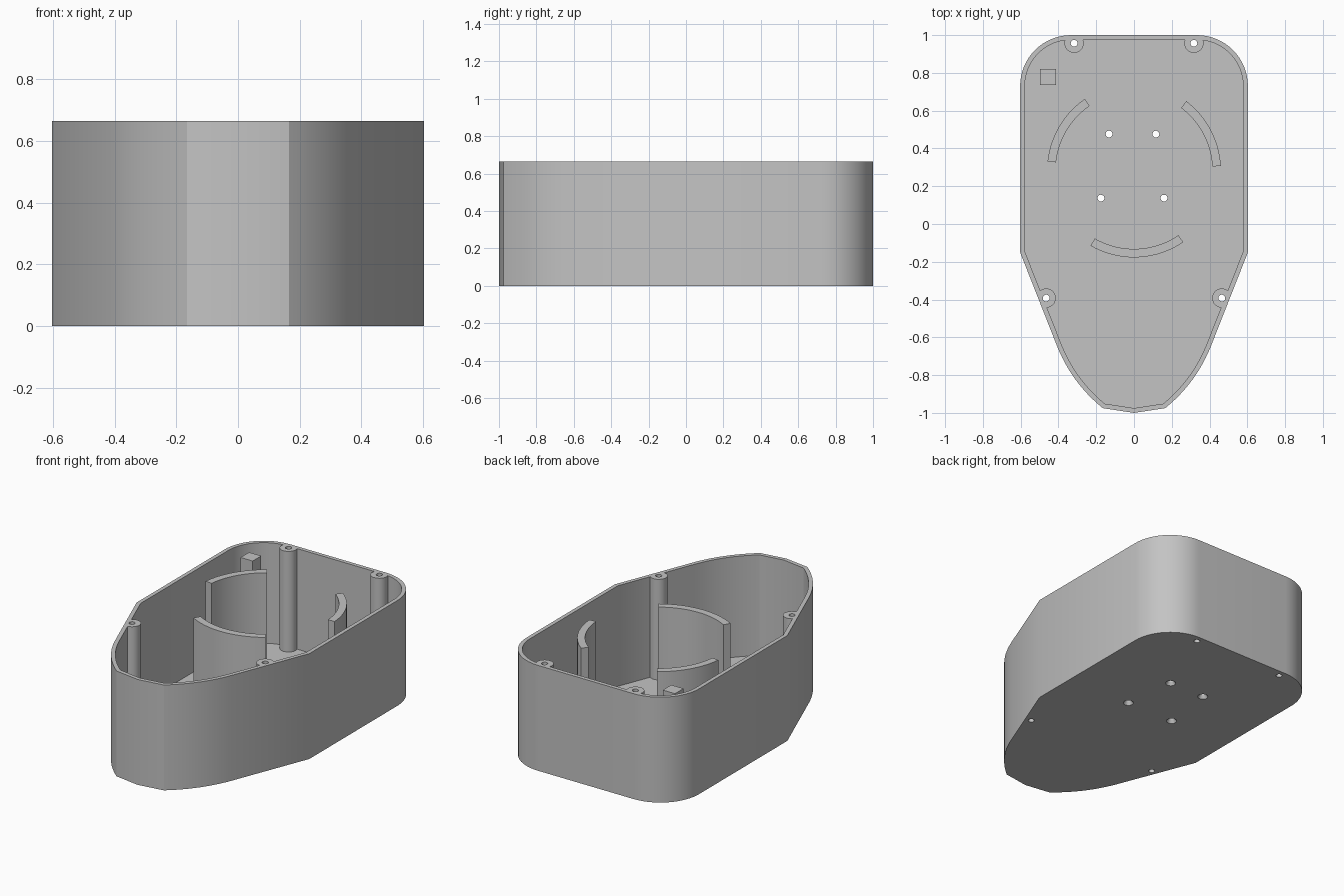
import bpy, bmesh, math
from mathutils import Vector

HEIGHT, WALL, FLOOR = 0.665, 0.025, 0.03

cube = bpy.data.objects.get("Cube")
if cube:
    bpy.data.objects.remove(cube, do_unlink=True)

grey = bpy.data.materials.new("plain grey")
grey.use_nodes = True
grey.diffuse_color = (0.55, 0.55, 0.55, 1)
grey.node_tree.nodes["Principled BSDF"].inputs["Base Color"].default_value = (0.55, 0.55, 0.55, 1)


def make_object(name, bm):
    bmesh.ops.recalc_face_normals(bm, faces=bm.faces)
    mesh = bpy.data.meshes.new(name)
    bm.to_mesh(mesh)
    bm.free()
    mesh.materials.append(grey)
    obj = bpy.data.objects.new(name, mesh)
    bpy.context.collection.objects.link(obj)
    return obj


def prism(name, points, z0, z1):
    """Extrude a flat outline upwards."""
    bm = bmesh.new()
    base = bm.faces.new([bm.verts.new((p[0], p[1], z0)) for p in points])
    top = bmesh.ops.extrude_face_region(bm, geom=[base])["geom"]
    verts = [v for v in top if isinstance(v, bmesh.types.BMVert)]
    bmesh.ops.translate(bm, vec=(0, 0, z1 - z0), verts=verts)
    return make_object(name, bm)


def cylinders(name, centres, r0, r1, z0, z1, sides=32):
    """Several upright cylinders or cones in one mesh."""
    bm = bmesh.new()
    for x, y in centres:
        made = bmesh.ops.create_cone(bm, cap_ends=True, segments=sides,
                                     radius1=r0, radius2=r1, depth=z1 - z0)
        bmesh.ops.translate(bm, vec=(x, y, (z0 + z1) / 2), verts=made["verts"])
    return make_object(name, bm)


def cut(target, cutter):
    """Subtract the cutter for good and remove it."""
    mod = target.modifiers.new("cut", "BOOLEAN")
    mod.operation, mod.solver, mod.object = "DIFFERENCE", "EXACT", cutter
    bpy.context.view_layer.update()
    graph = bpy.context.evaluated_depsgraph_get()
    mesh = bpy.data.meshes.new_from_object(target.evaluated_get(graph))
    target.modifiers.clear()
    target.data = mesh
    bpy.data.objects.remove(cutter, do_unlink=True)


def arc(cx, cy, r, a0, a1, n):
    angles = [math.radians(a0 + (a1 - a0) * i / n) for i in range(n + 1)]
    return [(cx + r * math.cos(a), cy + r * math.sin(a)) for a in angles]


def inset(points, d):
    """Move a counter-clockwise outline inwards by d."""
    result = []
    for i, p in enumerate(points):
        p = Vector(p)
        a = (p - Vector(points[i - 1])).normalized()
        b = (Vector(points[(i + 1) % len(points)]) - p).normalized()
        na, nb = Vector((-a.y, a.x)), Vector((-b.y, b.x))
        result.append(p + (na + nb) * d / (1 + na.dot(nb)))
    return result


# Outline: pointed nose, curved flank, tapered side, rounded back corner
start, ctrl, end = Vector((0.165, -0.975)), Vector((0.332, -0.84)), Vector((0.41, -0.64))
flank = []
for i in range(13):
    t = i / 12
    flank.append(tuple(start * (1 - t) ** 2 + ctrl * 2 * t * (1 - t) + end * t * t))
half = flank + [(0.603, -0.15)] + arc(0.333, 0.73, 0.27, 0, 90, 16)
outline = [(0, -1)] + half + [(-x, y) for x, y in reversed(half)]

# Housing: hollow tray with screw bosses left standing in the cavity
bosses = [(s * x, y) for s in (1, -1) for x, y in ((0.317, 0.957), (0.465, -0.392))]
housing = prism("housing", outline, 0, HEIGHT)
cavity = prism("cavity", inset(outline, WALL), FLOOR, HEIGHT + 0.1)
cut(cavity, cylinders("boss_core", bosses, 0.051, 0.051, -0.1, HEIGHT + 0.2))
cut(housing, cavity)
cut(housing, cylinders("screw_holes", bosses, 0.018, 0.018, -0.1, HEIGHT + 0.1, 24))

# Countersunk mounting holes in the floor
mounts = [(-0.132, 0.476), (0.116, 0.476), (-0.175, 0.137), (0.159, 0.137)]
cut(housing, cylinders("mount_holes", mounts, 0.018, 0.018, -0.1, 0.1, 24))
cut(housing, cylinders("countersinks", mounts, 0.042, 0.018, -0.02, 0.02, 24))
parts = [housing]

# Curved guide walls around a common centre
for name, a0, a1 in (("left_guide", 3, 53), ("right_guide", 124.5, 174), ("front_guide", 240, 304.5)):
    ring = arc(0, 0.283, 0.46, a0, a1, 20) + arc(0, 0.283, 0.415, a1, a0, 20)
    parts.append(prism(name, ring, FLOOR - 0.01, 0.655))

# Square post in the back corner
square = [(-0.497, 0.735), (-0.412, 0.735), (-0.412, 0.82), (-0.497, 0.82)]
parts.append(prism("square_post", square, FLOOR - 0.01, 0.64))

# Smooth curves, sharp edges
for obj in parts:
    obj.data.shade_smooth()
    obj.data.set_sharp_from_angle(angle=math.radians(30))
